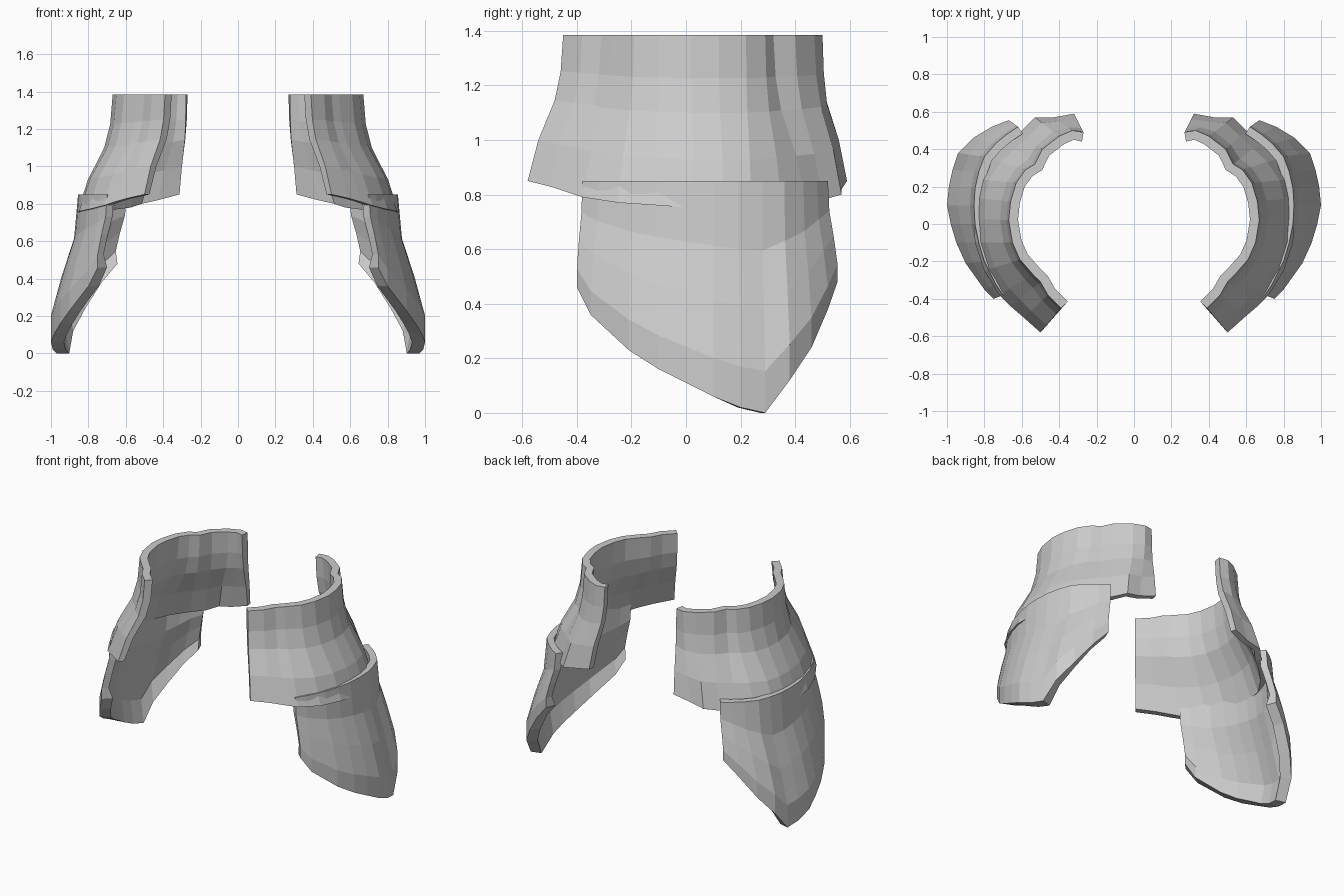
import bpy
import bmesh
from mathutils import Vector

default_cube = bpy.data.objects.get("Cube")
if default_cube:
    bpy.data.objects.remove(default_cube, do_unlink=True)

# One plain grey material for all plates
grey = bpy.data.materials.new("plate_grey")
grey.use_nodes = True
grey_colour = (0.6, 0.6, 0.6, 1)
grey.diffuse_color = grey_colour
grey.node_tree.nodes["Principled BSDF"].inputs["Base Color"].default_value = grey_colour


def inward_normals(row):
    """Horizontal inward direction at each point of an open front-to-back curve."""
    normals = []
    for index in range(len(row)):
        before = row[max(index - 1, 0)]
        after = row[min(index + 1, len(row) - 1)]
        tangent = after - before
        normals.append(Vector((-tangent.y, tangent.x, 0)).normalized())
    return normals


def curved_plate(name, top_z, columns, profile):
    """Loft a thick shell from a top curve to a bottom curve, mirrored across x.

    columns: (top x, top y, bottom x, bottom y, bottom z), front to back
    profile: (height fraction, flare fraction, thickness), top to bottom
    """
    mesh = bmesh.new()
    outer, inner = [], []
    for drop, flare, thickness in profile:
        row = []
        for top_x, top_y, low_x, low_y, low_z in columns:
            top = Vector((top_x, top_y, 0))
            low = Vector((low_x, low_y, 0))
            point = top.lerp(low, flare)
            point.z = top_z + (low_z - top_z) * drop
            row.append(point)
        normals = inward_normals(row)
        outer.append([mesh.verts.new(point) for point in row])
        inner.append([mesh.verts.new(point + normal * thickness)
                      for point, normal in zip(row, normals)])

    # Outer and inner skins
    rows, count = len(profile), len(columns)
    for skin in (outer, inner):
        for r in range(rows - 1):
            for c in range(count - 1):
                mesh.faces.new((skin[r][c], skin[r][c + 1],
                                skin[r + 1][c + 1], skin[r + 1][c]))
    # Top and bottom rims
    for r in (0, rows - 1):
        for c in range(count - 1):
            mesh.faces.new((outer[r][c], outer[r][c + 1],
                            inner[r][c + 1], inner[r][c]))
    # Front and back end walls
    for c in (0, count - 1):
        for r in range(rows - 1):
            mesh.faces.new((outer[r][c], outer[r + 1][c],
                            inner[r + 1][c], inner[r][c]))
    bmesh.ops.recalc_face_normals(mesh, faces=mesh.faces)

    data = bpy.data.meshes.new(name)
    mesh.to_mesh(data)
    mesh.free()
    data.materials.append(grey)
    plate = bpy.data.objects.new(name, data)
    bpy.context.collection.objects.link(plate)
    mirror = plate.modifiers.new("mirror_sides", 'MIRROR')
    mirror.use_mirror_merge = False
    return plate


# Upper hip plates: wrap from the front around the side to the back
upper_columns = [
    (.39, -.45, .50, -.58, .85),
    (.46, -.38, .59, -.50, .83),
    (.50, -.31, .66, -.44, .81),
    (.54, -.27, .72, -.38, .79),
    (.61, -.19, .80, -.25, .77),
    (.65, -.10, .85, -.10, .76),
    (.67, .02, .86, .03, .75),
    (.66, .12, .86, .14, .75),
    (.63, .22, .84, .24, .75),
    (.58, .29, .77, .35, .76),
    (.53, .32, .68, .44, .77),
    (.49, .40, .60, .50, .78),
    (.40, .47, .53, .57, .80),
    (.33, .50, .43, .57, .82),
    (.27, .49, .32, .59, .85),
]
upper_profile = [(0, 0, .05), (.25, .07, .05), (.45, .24, .05),
                 (.72, .7, .045), (1, 1, .04)]
curved_plate("upper_hip_plates", 1.385, upper_columns, upper_profile)

# Lower hip plates: hang under the upper ones and taper to a point
lower_columns = [
    (.70, -.38, .75, -.40, .46),
    (.74, -.32, .80, -.35, .36),
    (.80, -.20, .90, -.21, .23),
    (.83, -.10, .95, -.10, .16),
    (.85, 0, .98, 0, .11),
    (.855, .10, 1, .10, .06),
    (.85, .19, .99, .20, .02),
    (.83, .28, .97, .29, 0),
    (.80, .36, .94, .38, .12),
    (.74, .43, .86, .46, .24),
    (.68, .48, .76, .52, .38),
    (.62, .52, .67, .555, .48),
]
lower_profile = [(0, 0, .045), (.3, .15, .045), (.55, .6, .045),
                 (.82, 1, .045), (1, 1, .07)]
curved_plate("lower_hip_plates", .85, lower_columns, lower_profile)
